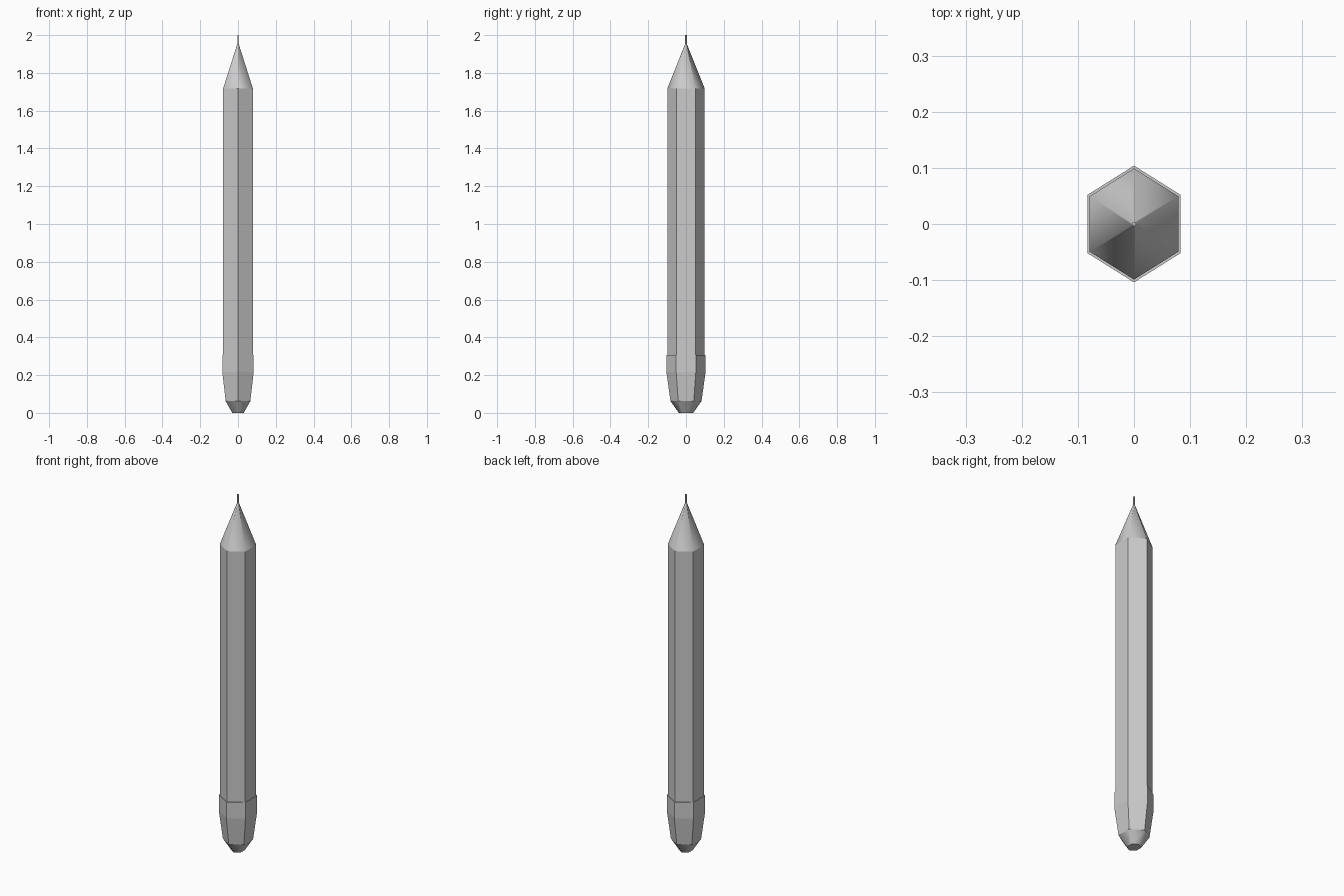
import bpy, bmesh, math

if "Cube" in bpy.data.objects:
    bpy.data.objects.remove(bpy.data.objects["Cube"])

SQUASH = 0.92  # the hexagon is slightly narrower across x


def loft(name, profile, sides=6, squash=SQUASH, smooth=False):
    """Stack rings of (radius, z), corners pointing along y, and cap both ends."""
    bm = bmesh.new()
    rings = []
    for r, z in profile:
        ring = []
        for i in range(sides):
            a = math.pi / 2 + math.tau * i / sides
            ring.append(bm.verts.new((r * math.cos(a) * squash, r * math.sin(a), z)))
        rings.append(ring)
    for low, high in zip(rings, rings[1:]):
        for i in range(sides):
            j = (i + 1) % sides
            face = bm.faces.new((low[i], low[j], high[j], high[i]))
            face.smooth = smooth
    bm.faces.new(rings[0][::-1])
    bm.faces.new(rings[-1])
    mesh = bpy.data.meshes.new(name)
    bm.to_mesh(mesh)
    bm.free()
    obj = bpy.data.objects.new(name, mesh)
    bpy.context.collection.objects.link(obj)
    return obj


# Long hexagonal shaft
loft("shaft", [(0.099, 0.3), (0.099, 1.717)])

# Sharpened cone, shaded smooth over its six sides
loft("sharpened_cone", [(0.099, 1.717), (0.004, 1.955)], smooth=True)

# Thin lead point
loft("lead_point", [(0.004, 1.94), (0.004, 2.0)], squash=1.0)

# Sleeve around the lower end, tapering to the cap
loft("end_sleeve", [(0.082, 0.062), (0.104, 0.217), (0.104, 0.307)])

# Rounded end cap
loft("end_cap", [(0.038, 0.0), (0.082, 0.062)], smooth=True)
